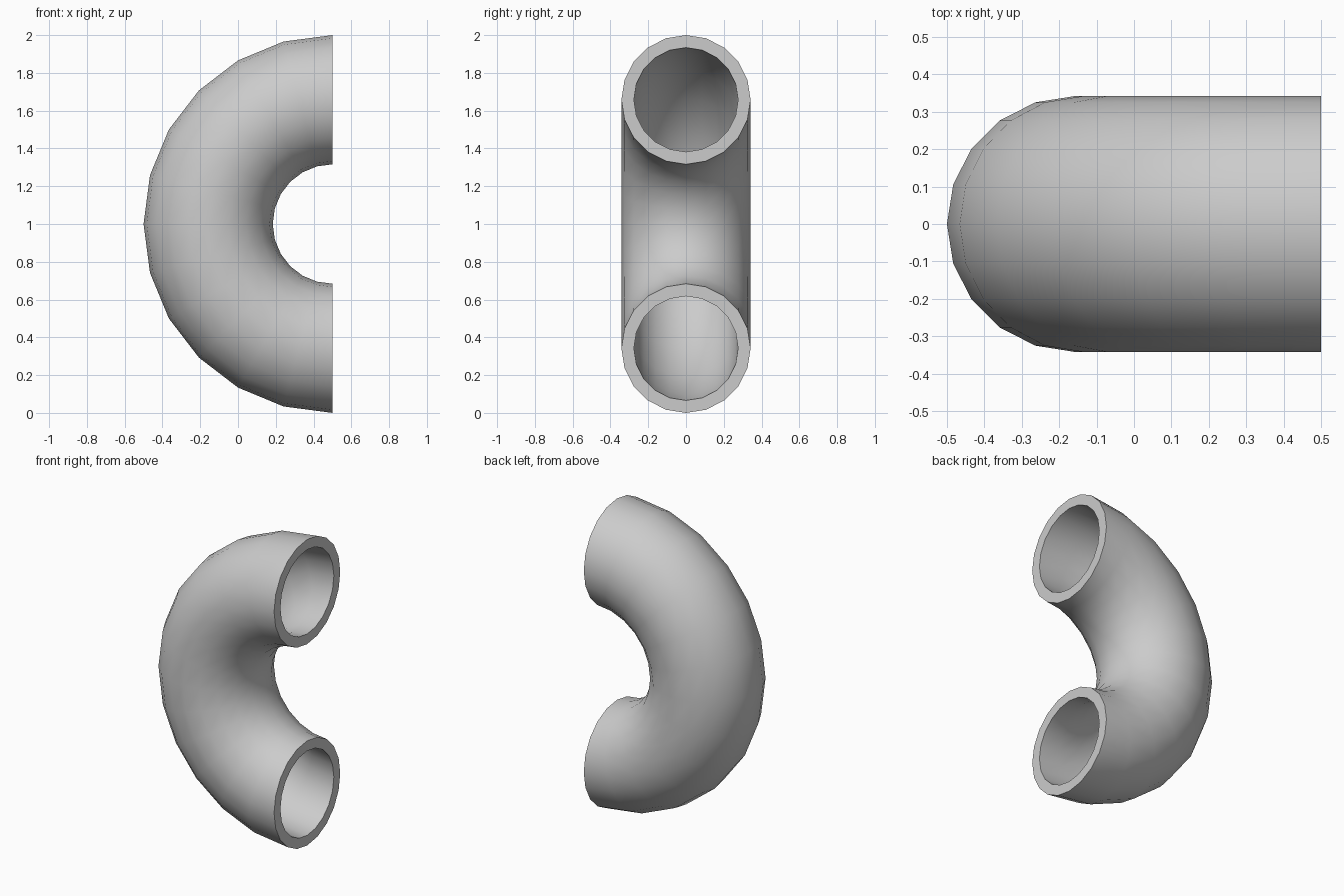
import bpy, bmesh
from math import sin, cos, pi

if "Cube" in bpy.data.objects:
    bpy.data.objects.remove(bpy.data.objects["Cube"])

BEND_R, OUTER_R, INNER_R = 0.658, 0.342, 0.276
SIDES, STEPS = 20, 12
CX, CZ = 0.5, 1.0

bm = bmesh.new()


def ring(bend, radius):
    # Circular cross-section at one angle of the half-circle bend
    verts = []
    for k in range(SIDES):
        a = 2 * pi * k / SIDES
        d = BEND_R + radius * cos(a)
        verts.append(bm.verts.new((CX - d * sin(bend), radius * sin(a), CZ + d * cos(bend))))
    return verts


def bridge(a, b):
    for k in range(SIDES):
        n = (k + 1) % SIDES
        bm.faces.new((a[k], a[n], b[n], b[k]))


# Outer wall and bore
angles = [pi * i / STEPS for i in range(STEPS + 1)]
outer = [ring(t, OUTER_R) for t in angles]
inner = [ring(t, INNER_R) for t in angles]
for wall in (outer, inner):
    for a, b in zip(wall, wall[1:]):
        bridge(a, b)

# Flat rims on both open ends
for end in (0, -1):
    bridge(outer[end], inner[end])

bmesh.ops.recalc_face_normals(bm, faces=bm.faces)
mesh = bpy.data.meshes.new("pipe_bend")
bm.to_mesh(mesh)
bm.free()

pipe = bpy.data.objects.new("pipe_bend", mesh)
bpy.context.collection.objects.link(pipe)
bpy.context.view_layer.objects.active = pipe
pipe.select_set(True)
bpy.ops.object.shade_smooth_by_angle(angle=pi / 6)
